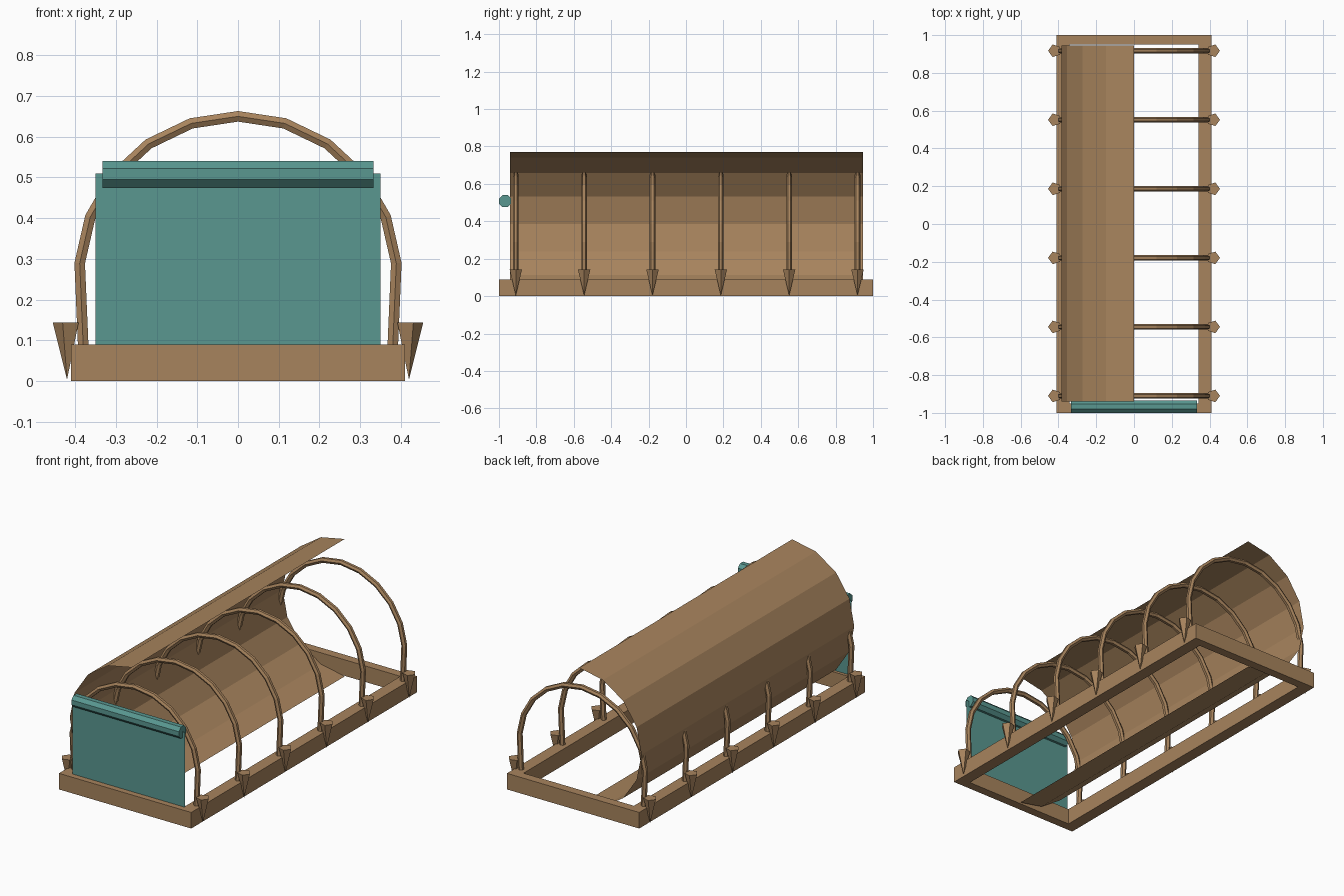
import bpy, bmesh
from math import sin, cos, pi, radians
from mathutils import Vector

if "Cube" in bpy.data.objects:
    bpy.data.objects.remove(bpy.data.objects["Cube"])


def material(name, color):
    m = bpy.data.materials.new(name)
    m.diffuse_color = color
    m.use_nodes = True
    m.node_tree.nodes["Principled BSDF"].inputs["Base Color"].default_value = m.diffuse_color
    return m


WOOD = material("wood", (0.39, 0.23, 0.11, 1))
TEAL = material("teal_cloth", (0.10, 0.31, 0.28, 1))


def make(name, bm, mat, recalc=True):
    if recalc:
        bmesh.ops.recalc_face_normals(bm, faces=bm.faces[:])
    me = bpy.data.meshes.new(name)
    bm.to_mesh(me)
    bm.free()
    me.materials.append(mat)
    ob = bpy.data.objects.new(name, me)
    bpy.context.collection.objects.link(ob)
    return ob


def loft(bm, rings, caps=True):
    """Join closed rings of points into a faceted solid."""
    vs = [[bm.verts.new(p) for p in r] for r in rings]
    n = len(vs[0])
    for a, b in zip(vs, vs[1:]):
        for i in range(n):
            j = (i + 1) % n
            bm.faces.new((a[i], a[j], b[j], b[i]))
    if caps:
        bm.faces.new(vs[0][::-1])
        bm.faces.new(vs[-1])


# Base frame: rectangular ring of four joined rails
def rect(x, y, z):
    return [(-x, -y, z), (x, -y, z), (x, y, z), (-x, y, z)]


H = 0.09
bm = bmesh.new()
loft(bm, [rect(0.41, 1, 0), rect(0.41, 1, H), rect(0.342, 0.95, H),
          rect(0.342, 0.95, 0), rect(0.41, 1, 0)], caps=False)
bmesh.ops.remove_doubles(bm, verts=bm.verts[:], dist=1e-5)
make("base_frame", bm, WOOD)

# Hoop centre line: arc with straight feet at both ends
step = 2 * pi / 21
path = [Vector((-0.38, 0, 0.08))]
path += [Vector((0.39 * sin(i * step), 0, 0.26 + 0.39 * cos(i * step)))
         for i in range(-5, 6)]
path += [Vector((0.38, 0, 0.08))]


def hoop(name, y, r=0.015, sides=6):
    rings = []
    for i, p in enumerate(path):
        t = (path[min(i + 1, len(path) - 1)] - path[max(i - 1, 0)]).normalized()
        side = Vector((0, 1, 0))
        out = t.cross(side)
        rings.append([p + Vector((0, y, 0))
                      + r * (cos(a) * side + sin(a) * out)
                      for a in (2 * pi * k / sides for k in range(sides))])
    bm = bmesh.new()
    loft(bm, rings)
    make(name, bm, WOOD)


def peg(name, s, y):
    bm = bmesh.new()
    top = [bm.verts.new((s * (0.42 + 0.035 * cos(a)), y + 0.035 * sin(a), 0.143))
           for a in (2 * pi * k / 5 for k in range(5))]
    tip = bm.verts.new((s * 0.42, y, 0.003))
    bm.faces.new(top)
    for i in range(5):
        bm.faces.new((top[i], top[(i + 1) % 5], tip))
    make(name, bm, WOOD)


# Six hoops, each pinned by a pointed peg on both sides
for i in range(6):
    y = -0.91 + i * 0.3654
    hoop(f"hoop_{i + 1}", y)
    peg(f"left_peg_{i + 1}", -1, y)
    peg(f"right_peg_{i + 1}", 1, y)

# Cover: thin half-cylinder sheet on the left side
bm = bmesh.new()
R = 0.385
rows = [[bm.verts.new((-R * sin(a), y, R + R * cos(a))) for y in (-0.94, 0.945)]
        for a in (pi * k / 8 for k in range(9))]
for a, b in zip(rows, rows[1:]):
    bm.faces.new((a[0], a[1], b[1], b[0]))
make("cover_sheet", bm, WOOD)

# Front curtain: thin flat cloth standing on the front rail
bm = bmesh.new()
bm.faces.new([bm.verts.new(p) for p in
              ((-0.35, -0.967, H), (0.35, -0.967, H),
               (0.35, -0.967, 0.51), (-0.35, -0.967, 0.51))])
make("front_curtain", bm, TEAL, recalc=False)

# Rolled cloth along the top of the curtain
bm = bmesh.new()
loft(bm, [[(x, -0.967 + 0.035 * cos(a), 0.508 + 0.035 * sin(a))
           for a in (radians(22.5 + 45 * k) for k in range(8))]
          for x in (-0.333, 0.333)])
make("curtain_roll", bm, TEAL)
